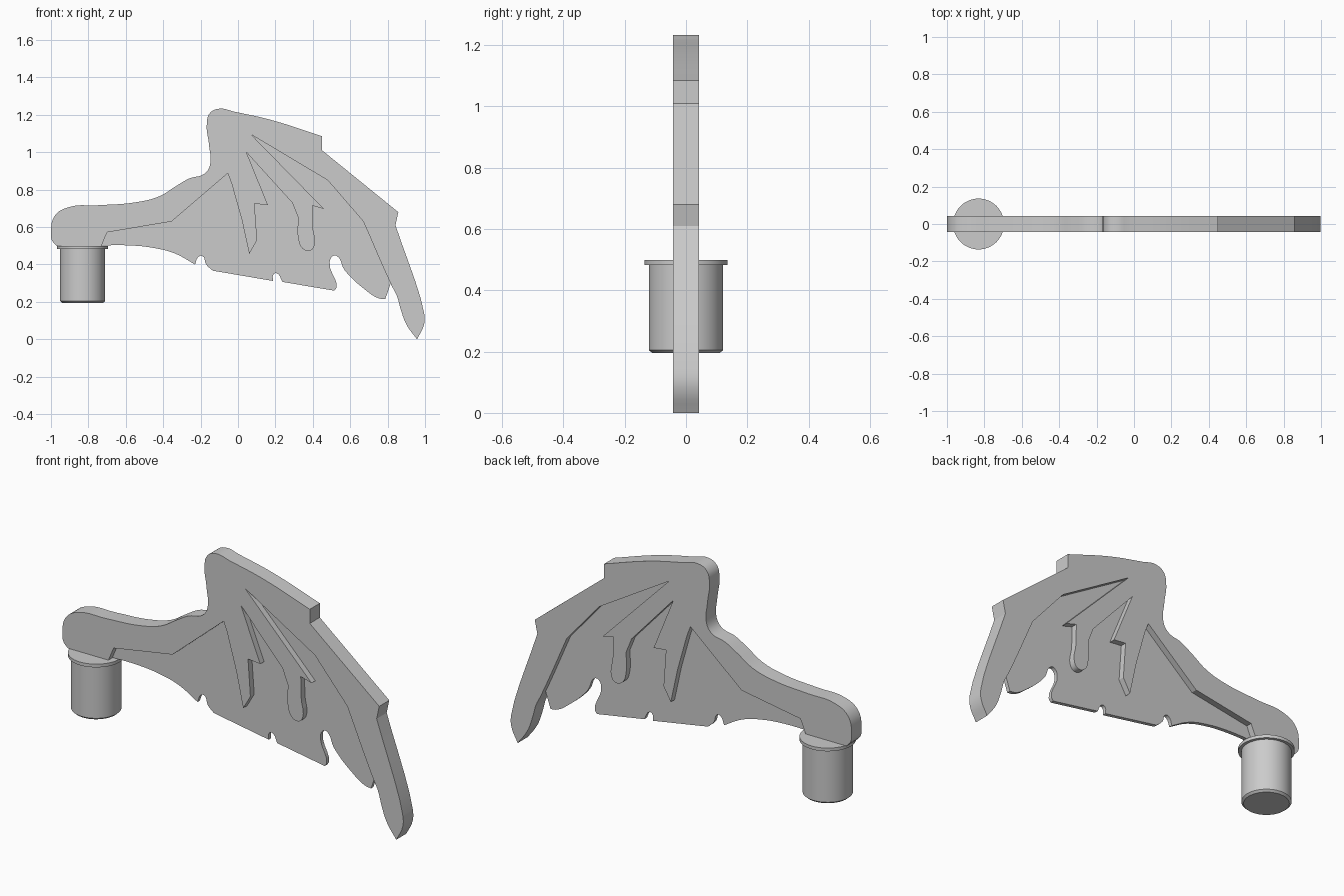
import bpy
import bmesh
import math

# Remove only the default object
default_object = bpy.data.objects.get("Cube")
if default_object:
    bpy.data.objects.remove(default_object, do_unlink=True)

FRAME_HALF_THICKNESS = 0.042
MEMBRANE_HALF_THICKNESS = 0.01


def make_material(name, colour):
    material = bpy.data.materials.new(name)
    material.use_nodes = True
    material.diffuse_color = colour
    for node in material.node_tree.nodes:
        if node.type == "BSDF_PRINCIPLED":
            node.inputs["Base Color"].default_value = colour
    return material


grey = make_material("plain grey", (0.6, 0.6, 0.6, 1))


def finish(obj, angle):
    """Smooth the gentle curves, keep the corners sharp and apply the colour."""
    bpy.ops.object.select_all(action="DESELECT")
    obj.select_set(True)
    bpy.context.view_layer.objects.active = obj
    bpy.ops.object.shade_smooth_by_angle(angle=math.radians(angle))
    obj.data.materials.clear()
    obj.data.materials.append(grey)


def corner(*points):
    return [(point, "VECTOR") for point in points]


def smooth(*points):
    return [(point, "AUTO") for point in points]


def plate(name, outline, half_thickness):
    """Extrude a closed outline, drawn in x and z, equally to front and back."""
    curve = bpy.data.curves.new(name, "CURVE")
    curve.dimensions = "2D"
    curve.fill_mode = "BOTH"
    curve.extrude = half_thickness
    curve.resolution_u = 5
    spline = curve.splines.new("BEZIER")
    spline.bezier_points.add(len(outline) - 1)
    spline.use_cyclic_u = True
    for bezier, ((x, z), handle) in zip(spline.bezier_points, outline):
        bezier.co = (x, z, 0)
        bezier.handle_left_type = bezier.handle_right_type = handle

    obj = bpy.data.objects.new(name, curve)
    bpy.context.collection.objects.link(obj)
    obj.rotation_euler.x = math.radians(90)
    bpy.ops.object.select_all(action="DESELECT")
    obj.select_set(True)
    bpy.context.view_layer.objects.active = obj
    bpy.ops.object.convert(target="MESH")
    obj = bpy.context.view_layer.objects.active

    # Weld the caps to the rim
    mesh = bmesh.new()
    mesh.from_mesh(obj.data)
    bmesh.ops.remove_doubles(mesh, verts=mesh.verts, dist=0.0001)
    bmesh.ops.recalc_face_normals(mesh, faces=mesh.faces)
    mesh.to_mesh(obj.data)
    mesh.free()
    finish(obj, 25)
    return obj


# Thick frame: arm, thumb and leading edge, outer finger, then the inner fingers
arm_top = smooth((-1, .57), (-.98, .66), (-.91, .705), (-.74, .717),
                 (-.55, .732), (-.42, .765), (-.33, .82), (-.26, .86),
                 (-.18, .885), (-.15, .93), (-.155, 1.04), (-.167, 1.15),
                 (-.15, 1.21), (-.1, 1.233), (-.02, 1.217), (.18, 1.172))
leading_edge = corner((.45, 1.085), (.45, 1.01), (.857, .68), (.842, .61))
outer_tip = smooth((.995, .14), (.995, .08)) + corner((.957, 0)) \
    + smooth((.9, .08), (.87, .16), (.85, .23), (.82, .29))
outer_finger_inside = corner((.67, .63), (.48, .85), (.07, 1.095))
middle_finger = corner((.46, .697), (.397, .715)) \
    + smooth((.4, .6), (.408, .5), (.385, .474), (.345, .485), (.322, .54)) \
    + corner((.322, .65), (.29, .73), (.045, 1))
first_finger = corner((.16, .718), (.088, .725), (.102, .53), (.06, .457),
                      (.02, .64), (-.035, .835), (-.055, .887))
arm_underside = corner((-.355, .63), (-.7, .572), (-.73, .5), (-.97, .5)) \
    + smooth((-.995, .53),)

plate("wing_frame",
      arm_top + leading_edge + outer_tip + outer_finger_inside
      + middle_finger + first_finger + arm_underside,
      FRAME_HALF_THICKNESS)

# Thin membrane: ragged lower edge, with its upper edge hidden in the frame
ragged_edge = corner((-.74, .502)) \
    + smooth((-.58, .502), (-.46, .49), (-.34, .46)) + corner((-.23, .4)) \
    + smooth((-.21, .442), (-.19, .445), (-.17, .4)) \
    + corner((-.135, .367), (.187, .312)) \
    + smooth((.19, .347), (.207, .353)) + corner((.237, .307), (.515, .26)) \
    + smooth((.527, .28), (.49, .41), (.505, .443), (.525, .447),
             (.57, .37), (.68, .265), (.75, .22)) \
    + corner((.787, .214), (.82, .31))
hidden_edge = corner((.79, .54), (.57, .86), (.02, 1.12), (-.1, .94),
                     (-.36, .69), (-.74, .62))

plate("wing_membrane", ragged_edge + hidden_edge, MEMBRANE_HALF_THICKNESS)


def turned_part(name, profile, x, sides=48):
    """Spin a radius and height profile into a closed round solid."""
    mesh = bmesh.new()
    rings = []
    for radius, height in profile:
        ring = []
        for side in range(sides):
            turn = math.tau * side / sides
            ring.append(mesh.verts.new((radius * math.cos(turn),
                                        radius * math.sin(turn), height)))
        rings.append(ring)
    for lower, upper in zip(rings, rings[1:]):
        for side in range(sides):
            following = (side + 1) % sides
            mesh.faces.new((lower[side], lower[following],
                            upper[following], upper[side]))
    mesh.faces.new(rings[0])
    mesh.faces.new(rings[-1])
    bmesh.ops.recalc_face_normals(mesh, faces=mesh.faces)
    data = bpy.data.meshes.new(name)
    mesh.to_mesh(data)
    mesh.free()
    obj = bpy.data.objects.new(name, data)
    obj.location.x = x
    bpy.context.collection.objects.link(obj)
    finish(obj, 30)
    return obj


# Mounting peg with a chamfered foot and a thin flange under the arm
turned_part("mounting_peg",
            [(.11, .195), (.121, .205), (.121, .482),
             (.136, .482), (.136, .499)], -.831)
